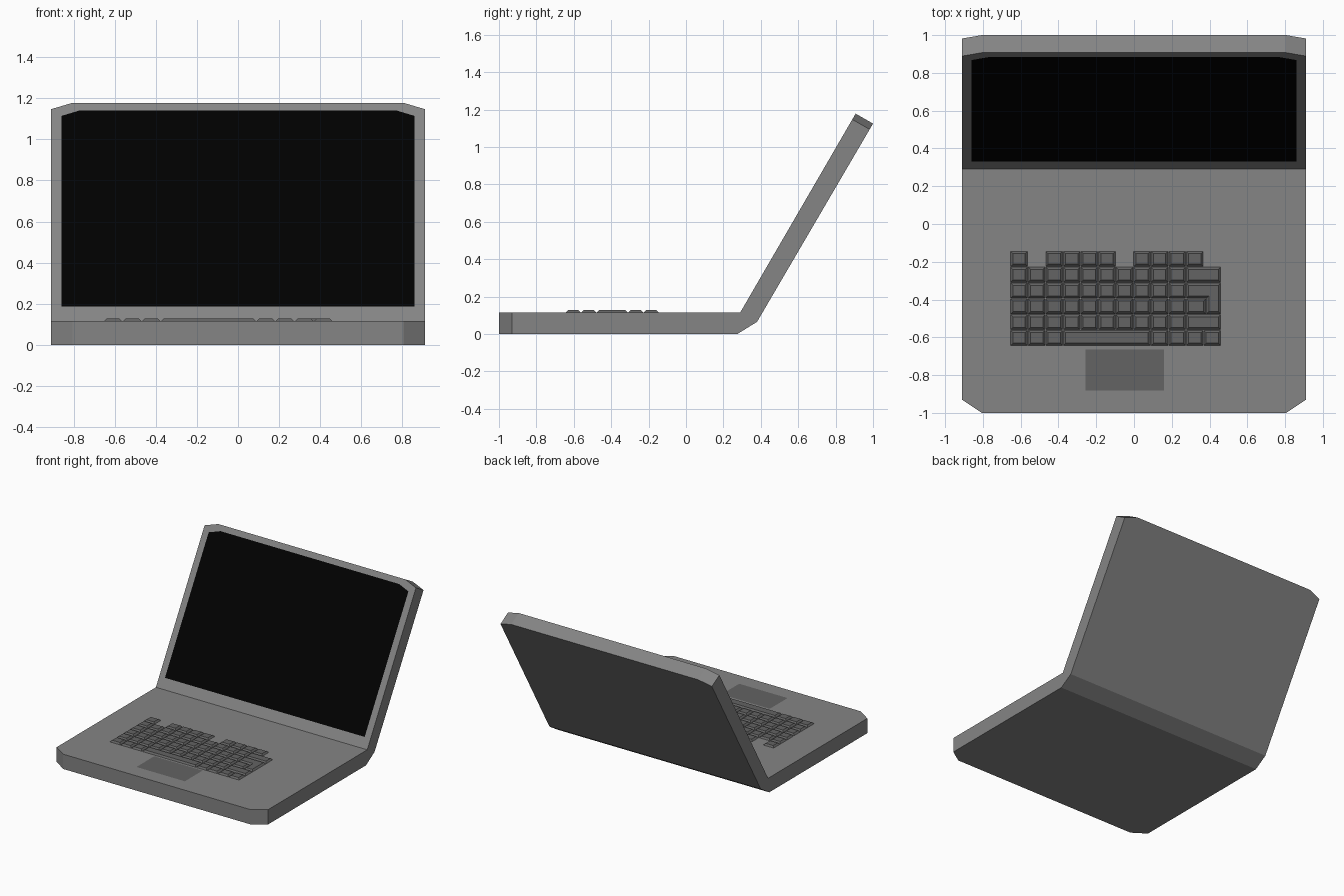
import bpy, bmesh

if "Cube" in bpy.data.objects:
    bpy.data.objects.remove(bpy.data.objects["Cube"])


def make_object(name, bm, shade):
    mesh = bpy.data.meshes.new(name)
    bm.to_mesh(mesh)
    bm.free()
    obj = bpy.data.objects.new(name, mesh)
    bpy.context.collection.objects.link(obj)
    mat = bpy.data.materials.new(name + "_material")
    mat.diffuse_color = (shade, shade, shade, 1)
    mat.use_nodes = True
    mat.node_tree.nodes["Principled BSDF"].inputs["Base Color"].default_value = mat.diffuse_color
    mesh.materials.append(mat)
    return obj


def flat_face(bm, pts):
    face = bm.faces.new([bm.verts.new(p) for p in pts])
    face.normal_update()
    return face


# Body: bent side profile (y, z) swept across x, shortened at the outer
# stations so the front and lid corners are clipped
inner = [(-1, 0.115), (0.29, 0.115), (0.907, 1.178), (1, 1.125),
         (0.38, 0.065), (0.275, 0), (-1, 0)]
outer = [(-0.93, 0.115), (0.29, 0.115), (0.889, 1.147), (0.982, 1.094),
         (0.38, 0.065), (0.275, 0), (-0.93, 0)]
bm = bmesh.new()
rings = [[bm.verts.new((x, y, z)) for y, z in prof]
         for x, prof in ((-0.91, outer), (-0.805, inner), (0.805, inner), (0.91, outer))]
for a, b in zip(rings, rings[1:]):
    for i in range(7):
        j = (i + 1) % 7
        bm.faces.new((a[i], a[j], b[j], b[i]))
bm.faces.new(rings[0])
bm.faces.new(rings[-1])
bmesh.ops.recalc_face_normals(bm, faces=bm.faces[:])
bmesh.ops.dissolve_limit(bm, angle_limit=0.01, verts=bm.verts[:], edges=bm.edges[:])
make_object("laptop_body", bm, 0.233)


# Screen: clipped-corner panel lying just proud of the lid front
def on_lid(x, z):
    y = 0.29 + (z - 0.115) * 0.617 / 1.063
    return (x, y - 0.0015, z + 0.0009)


bm = bmesh.new()
flat_face(bm, [on_lid(x, z) for x, z in (
    (-0.86, 0.186), (0.86, 0.186), (0.86, 1.113), (0.77, 1.14),
    (-0.77, 1.14), (-0.86, 1.113))])
make_object("screen", bm, 0.0)

# Touchpad
bm = bmesh.new()
flat_face(bm, [(x, y, 0.117) for x, y in (
    (-0.257, -0.882), (0.16, -0.882), (0.16, -0.664), (-0.257, -0.664))])
make_object("touchpad", bm, 0.126)

# Keyboard: each key is an outline inset upward into a tapered cap
X0, Y0, PX, PY, GAP = -0.655, -0.143, 0.093, 0.0837, 0.002
bm = bmesh.new()


def key(pts):
    face = flat_face(bm, [(x, y, 0.115) for x, y in pts])
    bmesh.ops.inset_region(bm, faces=[face], thickness=0.012, depth=0.012,
                           use_boundary=True, use_even_offset=True)


def box_key(row, start, end):
    l, r = X0 + start * PX + GAP, X0 + end * PX - GAP
    t, b = Y0 - row * PY - GAP, Y0 - (row + 1) * PY + GAP
    key([(l, b), (r, b), (r, t), (l, t)])


def singles(*cols):
    return [(c, c + 1) for c in cols]


rows = [
    singles(0, 2, 3, 4, 5, 7, 8, 9, 10),
    singles(*range(10)) + [(10, 12)],
    singles(*range(10)),
    singles(*range(10)) + [(10, 11.15)],
    singles(*range(10)) + [(10, 12)],
    singles(0, 1, 2) + [(3, 8)] + singles(8, 9, 10, 11),
]
for r, spans in enumerate(rows):
    for start, end in spans:
        box_key(r, start, end)

# L-shaped return key across two rows
left, leg, right = X0 + 10 * PX + GAP, X0 + 11.15 * PX + GAP, X0 + 12 * PX - GAP
top, step, low = Y0 - 2 * PY - GAP, Y0 - 3 * PY + GAP, Y0 - 4 * PY + GAP
key([(left, step), (leg, step), (leg, low), (right, low), (right, top), (left, top)])
make_object("keyboard_keys", bm, 0.126)
